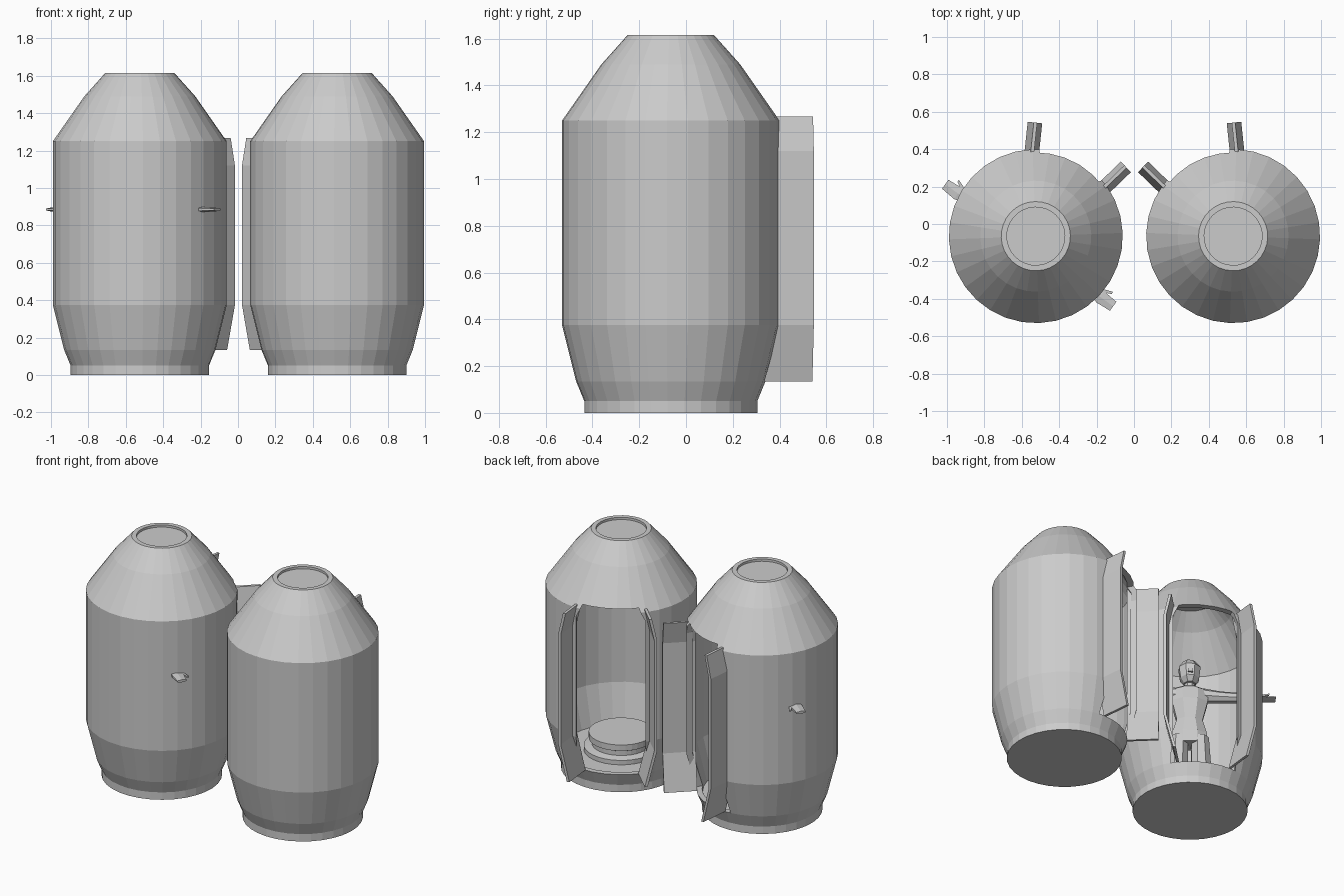
import bpy, bmesh
from math import cos, sin, pi, radians
from mathutils import Matrix

cube = bpy.data.objects.get("Cube")
if cube:
    bpy.data.objects.remove(cube, do_unlink=True)

grey = bpy.data.materials.new("plain_grey")
grey.use_nodes = True
grey.diffuse_color = (0.6, 0.6, 0.6, 1)
grey.node_tree.nodes["Principled BSDF"].inputs["Base Color"].default_value = (0.6, 0.6, 0.6, 1)


def finish(name, bm, matrix):
    bmesh.ops.recalc_face_normals(bm, faces=bm.faces)
    mesh = bpy.data.meshes.new(name)
    bm.to_mesh(mesh)
    bm.free()
    mesh.materials.append(grey)
    obj = bpy.data.objects.new(name, mesh)
    bpy.context.scene.collection.objects.link(obj)
    obj.matrix_world = matrix
    return obj


def loft(name, rings, matrix, axis="z", segs=8):
    """Closed solid through elliptical rings (x, y, z, half_a, half_b)."""
    bm = bmesh.new()
    loops = []
    for x, y, z, a, b in rings:
        loop = []
        for i in range(segs):
            t = 2 * pi * (i + 0.5) / segs
            if axis == "z":
                p = (x + a * cos(t), y + b * sin(t), z)
            else:
                p = (x + a * cos(t), y, z + b * sin(t))
            loop.append(bm.verts.new(p))
        loops.append(loop)
    for lo, hi in zip(loops, loops[1:]):
        for i in range(segs):
            j = (i + 1) % segs
            bm.faces.new((lo[i], lo[j], hi[j], hi[i]))
    bm.faces.new(loops[0])
    bm.faces.new(loops[-1])
    return finish(name, bm, matrix)


def lathe(name, profile, matrix, segs=32):
    return loft(name, [(0, 0, z, r, r) for r, z in profile], matrix, segs=segs)


def prism(name, outline, length, matrix):
    """Outline in local y, z extruded along local x."""
    bm = bmesh.new()
    face = bm.faces.new([bm.verts.new((0, y, z)) for y, z in outline])
    ext = bmesh.ops.extrude_face_region(bm, geom=[face])["geom"]
    verts = [v for v in ext if isinstance(v, bmesh.types.BMVert)]
    bmesh.ops.translate(bm, verts=verts, vec=(length, 0, 0))
    return finish(name, bm, matrix)


def cut(obj, cutter):
    """Subtract the cutter and bake the result."""
    mod = obj.modifiers.new("cut", "BOOLEAN")
    mod.operation = "DIFFERENCE"
    mod.solver = "EXACT"
    mod.object = cutter
    bpy.context.view_layer.update()
    deps = bpy.context.evaluated_depsgraph_get()
    baked = bpy.data.meshes.new_from_object(obj.evaluated_get(deps))
    obj.modifiers.clear()
    obj.data = baked
    bpy.data.objects.remove(cutter, do_unlink=True)


OUTER = [(0.37, 0), (0.37, 0.05), (0.405, 0.135), (0.465, 0.375), (0.465, 1.25),
         (0.297, 1.49), (0.185, 1.615), (0.155, 1.615), (0.155, 1.6)]
INNER = [(0.365, 0.12), (0.43, 0.375), (0.43, 1.24), (0.265, 1.475), (0.16, 1.575)]
DOOR = [(-0.06, 0.135), (0, 0.375), (0, 1.12), (-0.033, 1.268)]
THICK = 0.018


def capsule(side, cx, heading):
    base = Matrix.Translation((cx, -0.065, 0)) @ Matrix.Rotation(radians(heading), 4, "Z")

    # hollow shell with a door opening facing local +x
    shell = lathe(side + "_capsule_shell", OUTER, base)
    cut(shell, lathe("hollow_cutter", INNER, base))
    w = 0.215
    opening = [(-w, 0.135), (w, 0.135), (w, 1.19), (w - 0.04, 1.275), (-w + 0.04, 1.275), (-w, 1.19)]
    cut(shell, prism("opening_cutter", opening, 0.7, base))

    # pedestal inside
    lathe(side + "_pedestal", [(0.23, 0.11), (0.23, 0.15), (0.18, 0.16), (0.18, 0.19),
                               (0.2, 0.2), (0.2, 0.24)], base)

    # pair of open doors, bent like the shell
    for s, label in ((1, "first"), (-1, "second")):
        outline = [(s * v, z) for v, z in DOOR]
        outline += [(s * (v - THICK), z) for v, z in reversed(DOOR)]
        hinge = Matrix.Translation((0.338, s * 0.237, 0)) @ Matrix.Rotation(s * radians(20), 4, "Z")
        prism(side + "_" + label + "_door", outline, 0.205, base @ hinge)
    return base


capsule("left", 0.53, 116)
base = capsule("right", -0.525, 64)

# standing figure with outstretched arms
body = base @ Matrix.Rotation(radians(-10), 4, "Z") @ Matrix.Translation((-0.06, 0, 0))
loft("figure_torso", [(0, 0, 0.52, 0.07, 0.125), (0, 0, 0.6, 0.075, 0.12), (0, 0, 0.7, 0.06, 0.09),
                      (0.01, 0, 0.83, 0.08, 0.125), (0, 0, 0.92, 0.065, 0.13),
                      (0, 0, 0.945, 0.04, 0.07)], body)
loft("figure_neck", [(0, 0, 0.93, 0.035, 0.035), (0.01, 0, 0.99, 0.035, 0.035)], body)
loft("figure_head", [(0.015, 0, 0.965, 0.045, 0.04), (0.015, 0, 1.0, 0.075, 0.065),
                     (0.01, 0, 1.08, 0.085, 0.075), (0, 0, 1.13, 0.05, 0.045)], body)
loft("figure_nose", [(0.08, 0, 1.015, 0.03, 0.022), (0.08, 0, 1.06, 0.015, 0.012)], body, segs=4)
for s, label in ((1, "left"), (-1, "right")):
    loft(label + "_leg", [(0, s * 0.075, 0.27, 0.06, 0.06), (0, s * 0.075, 0.36, 0.075, 0.068),
                          (0, s * 0.068, 0.57, 0.07, 0.06)], body)
    loft(label + "_foot", [(0.03, s * 0.08, 0.24, 0.1, 0.055), (0.02, s * 0.08, 0.29, 0.07, 0.05)], body)
    loft(label + "_arm", [(0, s * 0.09, 0.89, 0.05, 0.05), (0, s * 0.2, 0.885, 0.042, 0.038),
                          (0, s * 0.32, 0.885, 0.035, 0.033), (0, s * 0.43, 0.885, 0.025, 0.022)],
         body, axis="y")
    loft(label + "_hand", [(0, s * 0.42, 0.885, 0.025, 0.016), (0, s * 0.47, 0.885, 0.042, 0.014),
                           (0, s * 0.555, 0.885, 0.034, 0.009)], body, axis="y", segs=6)
    loft(label + "_thumb", [(0.03, s * 0.45, 0.885, 0.014, 0.01), (0.055, s * 0.51, 0.885, 0.01, 0.007)],
         body, axis="y", segs=4)
